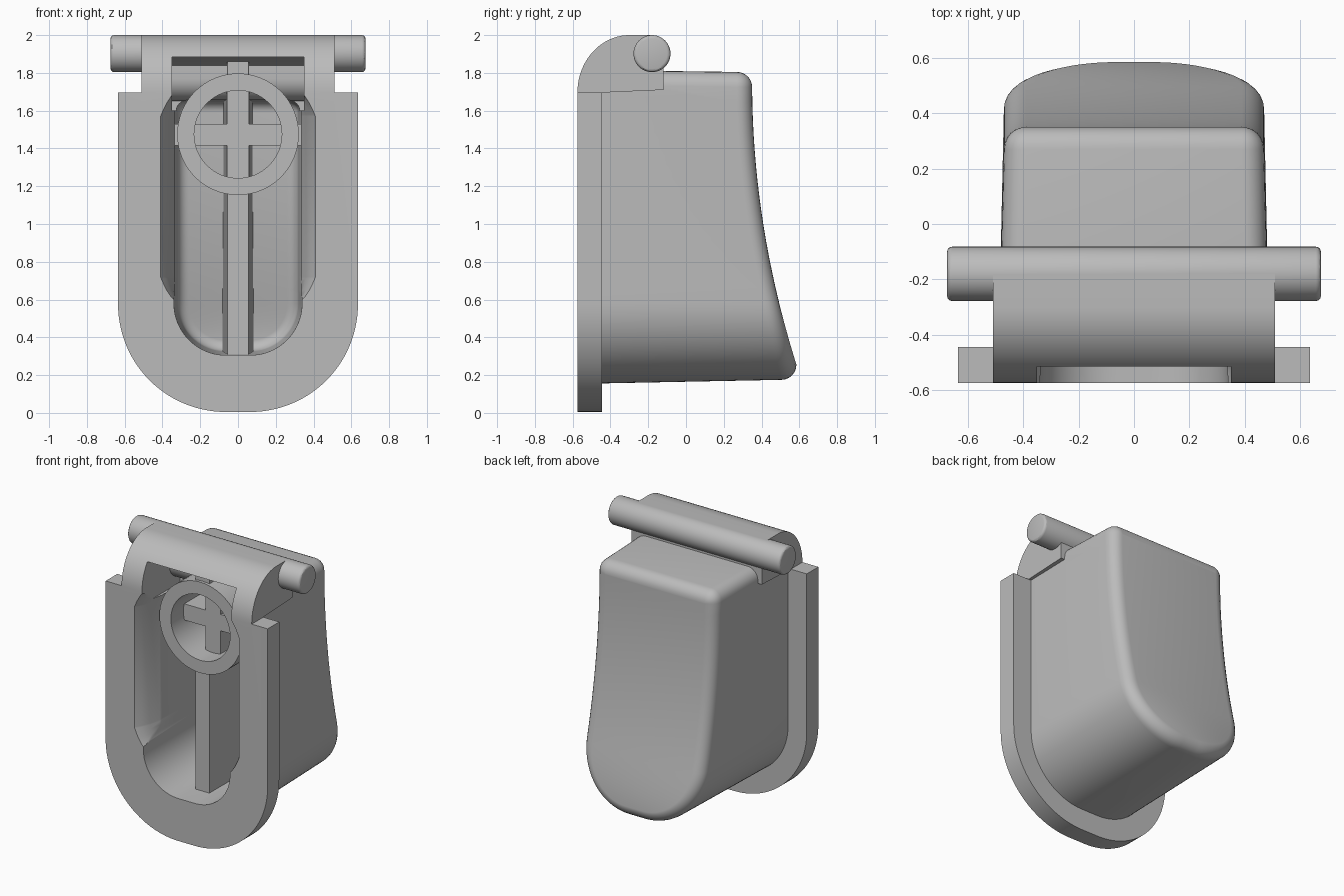
import bpy, bmesh, math
from mathutils import Matrix

cube = bpy.data.objects.get("Cube")
if cube:
    bpy.data.objects.remove(cube, do_unlink=True)

grey = bpy.data.materials.new("plain_grey")
grey.use_nodes = True
grey.diffuse_color = (0.5, 0.5, 0.5, 1)
grey.node_tree.nodes["Principled BSDF"].inputs["Base Color"].default_value = (0.5, 0.5, 0.5, 1)

FLAT, ARC_Z = 0.065, 0.58   # flat width at the bottom and centre height of the round end


def make(name, bm):
    bmesh.ops.recalc_face_normals(bm, faces=bm.faces)
    mesh = bpy.data.meshes.new(name)
    bm.to_mesh(mesh)
    bm.free()
    mesh.materials.append(grey)
    ob = bpy.data.objects.new(name, mesh)
    bpy.context.collection.objects.link(ob)
    return ob


def activate(ob):
    bpy.ops.object.select_all(action='DESELECT')
    ob.select_set(True)
    bpy.context.view_layer.objects.active = ob


def boolean(ob, other, operation, keep=False):
    activate(ob)
    mod = ob.modifiers.new(operation, 'BOOLEAN')
    mod.operation, mod.solver, mod.object = operation, 'EXACT', other
    bpy.ops.object.modifier_apply(modifier=mod.name)
    if not keep:
        bpy.data.objects.remove(other, do_unlink=True)


def smooth(ob):
    activate(ob)
    bpy.ops.object.shade_smooth_by_angle(angle=math.radians(30))


def back_y(z):
    return 0.35 + 0.105 * (1.75 - z) ** 2 if z < 1.75 else 0.35


def arc(cx, cz, rx, rz, a0, a1, n=12):
    angles = [math.radians(a0 + (a1 - a0) * i / n) for i in range(n + 1)]
    return [(cx + rx * math.cos(a), cz + rz * math.sin(a)) for a in angles]


def outline(radius, top, corner):
    """Closed U shape in x, z: right half from bottom to top, then its mirror."""
    half = arc(FLAT, ARC_Z, radius, radius, -90, 0, 20)
    w, high = FLAT + radius, top - corner
    half += [(w, ARC_Z + (high - ARC_Z) * i / 14) for i in range(1, 14)]
    half += arc(w - corner, high, corner, corner, 0, 90, 6)
    return half + [(-x, z) for x, z in reversed(half)]


def bridge(bm, rings):
    for a, b in zip(rings, rings[1:]):
        for i in range(len(a)):
            j = (i + 1) % len(a)
            bm.faces.new((a[i], a[j], b[j], b[i]))


def pocket(name, front, front_r, back_r, front_top, back_top, offset, fillet):
    """U-shaped solid whose curved back has a rounded rim."""
    bm = bmesh.new()
    rings = [[bm.verts.new((x, front, z)) for x, z in outline(front_r, front_top, fillet)]]
    final = outline(back_r - fillet, back_top - fillet, 0.004)
    for k in range(7):
        a = math.pi / 2 * k / 6
        d = fillet * (1 - math.cos(a))
        shape = outline(back_r - d, back_top - d, max(fillet - d, 0.004))
        rings.append([bm.verts.new((x, back_y(f[1]) - offset - fillet + fillet * math.sin(a), z))
                      for (x, z), f in zip(shape, final)])
    bridge(bm, rings)
    bm.faces.new(rings[0])
    last, n = rings[-1], len(final)
    for i in range(n // 2 - 1):
        bm.faces.new((last[i], last[i + 1], last[n - 2 - i], last[n - 1 - i]))
    return make(name, bm)


def prism(name, points, axis, lo, hi):
    """Extrude (y, z) points along x or (x, z) points along y."""
    bm = bmesh.new()
    place = (lambda p, t: (t, p[0], p[1])) if axis == 'x' else (lambda p, t: (p[0], t, p[1]))
    rings = [[bm.verts.new(place(p, t)) for p in points] for t in (lo, hi)]
    bridge(bm, rings)
    for ring in rings:
        bm.faces.new(ring)
    return make(name, bm)


def disc(name, radius, lo, hi, z):
    pts = arc(0, z, radius, radius, 0, 360, 64)[:-1]
    return prism(name, pts, 'y', lo, hi)


# Housing: hollow body, front flange and hinge bracket
housing = pocket("housing", -0.5, 0.425, 0.405, 1.815, 1.805, 0, 0.08)
flange_half = arc(FLAT, 0.575, 0.57, 0.57, -90, 0, 28) + [(0.635, 1.695)]
flange = prism("flange", flange_half + [(-x, z) for x, z in reversed(flange_half)],
               'y', -0.575, -0.445)
bracket = prism("bracket", arc(-0.3, 1.695, 0.275, 0.305, 180, 90, 20) +
                [(-0.18, 2.0), (-0.12, 1.92), (-0.12, 1.71), (-0.46, 1.695),
                 (-0.46, 1.65), (-0.575, 1.65)], 'x', -0.51, 0.51)
boolean(housing, flange, 'UNION')
boolean(housing, bracket, 'UNION')

# Inner cavity and the passage under the bracket crossbar
cavity = pocket("cavity_cutter", -0.7, 0.277, 0.255, 1.665, 1.65, 0.14, 0.06)
boolean(housing, cavity, 'DIFFERENCE')
passage = prism("passage_cutter", [(-0.7, 1.6), (-0.7, 1.885), (-0.46, 1.885),
                (-0.27, 1.84)] + arc(-0.15, 1.77, 0.12, 0.12, 180, 270, 10) +
                [(-0.15, 1.6)], 'x', -0.35, 0.35)
boolean(housing, passage, 'DIFFERENCE')

# Scooped finger relief along both sides of the opening
bm = bmesh.new()
scoop_rings = []
for y, w in ((-0.7, 0.41), (-0.575, 0.41), (-0.53, 0.385), (-0.47, 0.36), (-0.39, 0.34), (-0.34, 0.32)):
    rise = w - 0.3
    right = [(0.3, 0.58)] + [(0.3 + rise * math.sin(math.radians(a)),
                              0.72 - 0.14 * math.cos(math.radians(a)) ** 2)
                             for a in range(15, 91, 15)]
    right += [(x, 2.29 - z) for x, z in reversed(right)]
    pts = right + [(-x, z) for x, z in reversed(right)]
    scoop_rings.append([bm.verts.new((x, y, z)) for x, z in pts])
bridge(bm, scoop_rings)
bm.faces.new(scoop_rings[0])
bm.faces.new(scoop_rings[-1])
boolean(housing, make("scoop_cutter", bm), 'DIFFERENCE')
smooth(housing)

# Stiffening ribs, recessed inside the ring
heights = [1.68 - 0.1 * i for i in range(15)]
upright = prism("upright_rib", [(-0.4, 0.26), (-0.4, 1.86), (-0.2, 1.86), (-0.1, 1.7)] +
                [(back_y(z) - 0.09, z) for z in heights] + [(0.4, 0.26)], 'x', -1, 1)
for v in upright.data.vertices:
    v.co.x *= 0.055 + 0.035 * (v.co.y + 0.4)
cross = prism("cross_rib", [(-0.38, 1.415), (-0.38, 1.53), (0.28, 1.53), (0.28, 1.415)],
              'x', -0.38, 0.38)
recess = disc("recess_cutter", 0.24, -0.7, -0.28, 1.475)
boolean(upright, recess, 'DIFFERENCE', keep=True)
boolean(cross, recess, 'DIFFERENCE')

# Round boss ring
ring = disc("boss_ring", 0.322, -0.42, 0.26, 1.475)
boolean(ring, disc("bore_cutter", 0.232, -0.7, 0.5, 1.475), 'DIFFERENCE')
smooth(ring)

# Hinge pin with softened ends
bm = bmesh.new()
bmesh.ops.create_cone(bm, cap_ends=True, segments=48, radius1=0.098, radius2=0.098, depth=1.35,
                      matrix=Matrix.Translation((0, -0.18, 1.902)) @ Matrix.Rotation(math.pi / 2, 4, 'Y'))
rims = [e for e in bm.edges if any(len(f.verts) > 4 for f in e.link_faces)]
bmesh.ops.bevel(bm, geom=rims, offset=0.018, segments=3, profile=0.5, affect='EDGES')
smooth(make("hinge_pin", bm))
